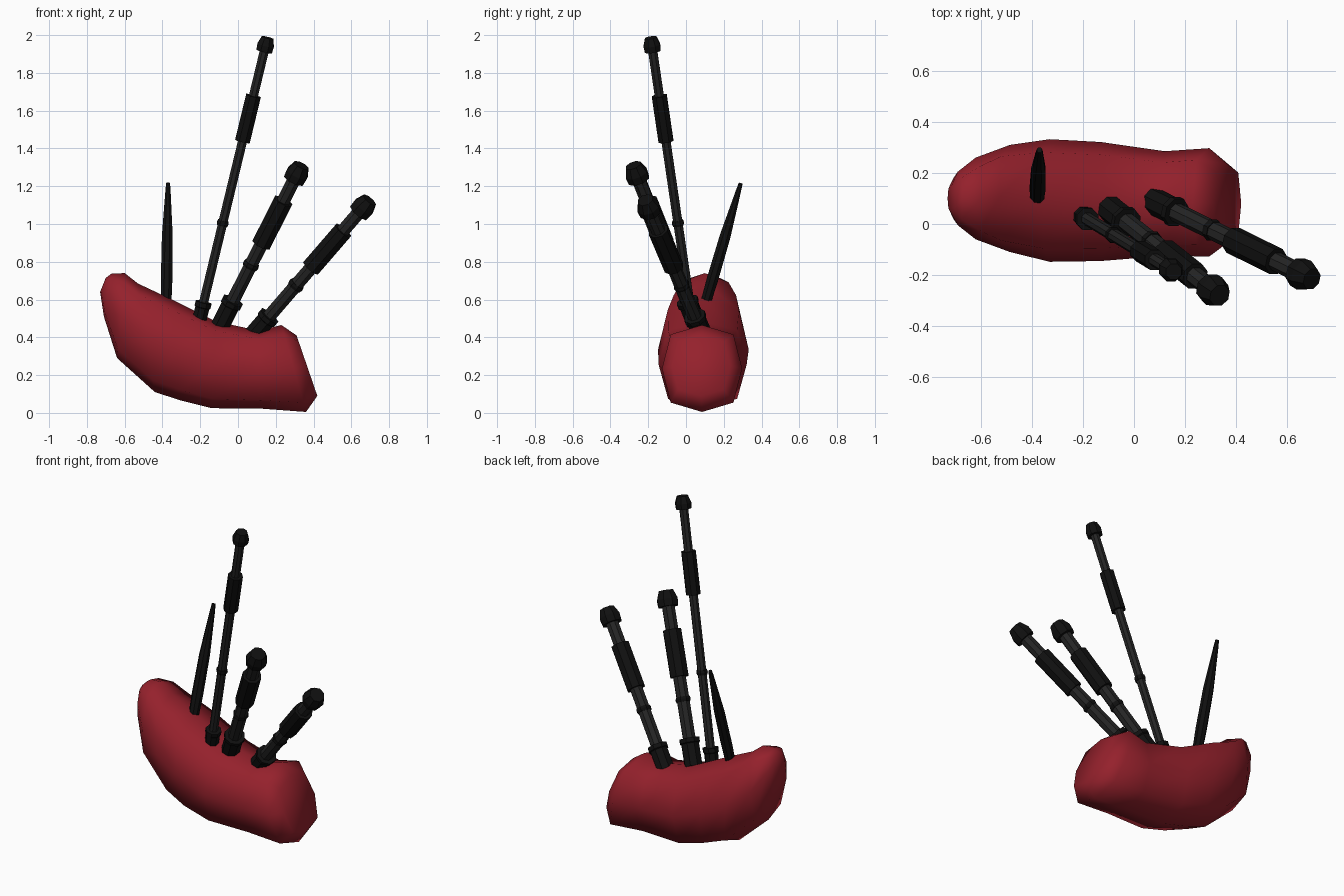
import bpy, bmesh, math
from mathutils import Vector

if "Cube" in bpy.data.objects:
    bpy.data.objects.remove(bpy.data.objects["Cube"])


def material(name, rgb):
    m = bpy.data.materials.new(name)
    m.diffuse_color = (*rgb, 1)
    m.use_nodes = True
    m.node_tree.nodes["Principled BSDF"].inputs["Base Color"].default_value = m.diffuse_color
    return m


RED = material("red_cloth", (0.30, 0.015, 0.025))
BLACK = material("black_wood", (0.005, 0.005, 0.005))
GREY = material("dark_grey_wood", (0.018, 0.018, 0.018))


def loft(name, rings, mat, smooth=False):
    """Skin a list of equal-length point rings and cap both ends."""
    bm = bmesh.new()
    vs = [[bm.verts.new(p) for p in ring] for ring in rings]
    n = len(vs[0])
    for a, b in zip(vs, vs[1:]):
        for i in range(n):
            j = (i + 1) % n
            bm.faces.new((a[i], a[j], b[j], b[i]))
    bm.faces.new(vs[0])
    bm.faces.new(vs[-1])
    bmesh.ops.recalc_face_normals(bm, faces=bm.faces)
    for f in bm.faces:
        f.smooth = smooth
    me = bpy.data.meshes.new(name)
    bm.to_mesh(me)
    bm.free()
    me.materials.append(mat)
    ob = bpy.data.objects.new(name, me)
    bpy.context.collection.objects.link(ob)
    return ob


def turned(name, start, end, profile, mat, sides=8):
    """Faceted turned part; profile is (distance along axis, radius)."""
    start = Vector(start)
    axis = (Vector(end) - start).normalized()
    u = axis.cross(Vector((0, 1, 0))).normalized()
    v = axis.cross(u)
    rings = []
    for d, r in profile:
        c = start + axis * d
        rings.append([c + (u * math.cos(t) + v * math.sin(t)) * r
                      for t in (2 * math.pi * (i + 0.5) / sides for i in range(sides))])
    return loft(name, rings, mat)


# Bag: sections as top x, top z, bottom x, bottom z, centre y, half width
sections = [
    (-0.70, 0.715, -0.73, 0.64, 0.10, 0.05),
    (-0.67, 0.737, -0.71, 0.51, 0.10, 0.105),
    (-0.60, 0.740, -0.64, 0.29, 0.10, 0.16),
    (-0.53, 0.685, -0.44, 0.11, 0.10, 0.21),
    (-0.36, 0.605, -0.30, 0.065, 0.092, 0.24),
    (-0.12, 0.485, -0.14, 0.025, 0.088, 0.233),
    (0.11, 0.435, 0.13, 0.022, 0.08, 0.205),
    (0.23, 0.465, 0.36, 0.005, 0.085, 0.212),
    (0.31, 0.41, 0.42, 0.09, 0.08, 0.155),
]


def squarish(c):
    return math.copysign(abs(c) ** 0.7, c) if abs(c) > 1e-6 else 0.0


rings = []
for xt, zt, xb, zb, cy, w in sections:
    ring = []
    for i in range(8):
        t = math.pi * i / 4
        s, y = squarish(math.cos(t)), squarish(math.sin(t))
        ring.append(((xt + xb) / 2 + (xt - xb) / 2 * s, cy + w * y,
                     (zt + zb) / 2 + (zt - zb) / 2 * s))
    rings.append(ring)
loft("bag", rings, RED, smooth=True)


def drone(name, start, end, stock, pipe_r, collar, sleeve, cap):
    """stock/sleeve: (from, to, radius); collar: (centre, radius); cap: (from, to, radius)."""
    a, b, r = stock
    turned(name + "_stock", start, end,
           [(a, r * 0.95), (b - 0.03, r * 0.95), (b - 0.025, r * 1.08), (b, r * 1.08)], BLACK)
    turned(name + "_pipe", start, end, [(b - 0.02, pipe_r), (cap[0] + 0.01, pipe_r)], GREY)
    d, r = collar
    turned(name + "_collar", start, end,
           [(d - 0.014, r * 0.9), (d, r), (d + 0.014, r * 0.9)], BLACK)
    a, b, r = sleeve
    turned(name + "_sleeve", start, end, [(a, r), (b, r)], BLACK)
    a, b, r = cap
    turned(name + "_cap", start, end,
           [(a, r * 0.95), (a + (b - a) * 0.45, r), (b, r * 0.7)], BLACK)


# Long drone
drone("long_drone", (-0.205, 0.033, 0.49), (0.157, -0.187, 1.99),
      (0, 0.10, 0.043), 0.026, (0.535, 0.034), (0.985, 1.235, 0.043), (1.48, 1.555, 0.048))

# Two short drones share one profile
for name, start, end in (
        ("middle_drone", (-0.095, 0.06, 0.46), (0.335, -0.28, 1.31)),
        ("outer_drone", (0.067, 0.094, 0.398), (0.695, -0.215, 1.125))):
    drone(name, start, end, (0, 0.16, 0.056), 0.038, (0.385, 0.046),
          (0.515, 0.787, 0.055), (0.92, 1.012, 0.063))

# Blowpipe
turned("blowpipe", (-0.38, 0.10, 0.57), (-0.37, 0.29, 1.217),
       [(0, 0.029), (0.14, 0.033), (0.38, 0.031), (0.63, 0.015), (0.674, 0.011)], BLACK)
